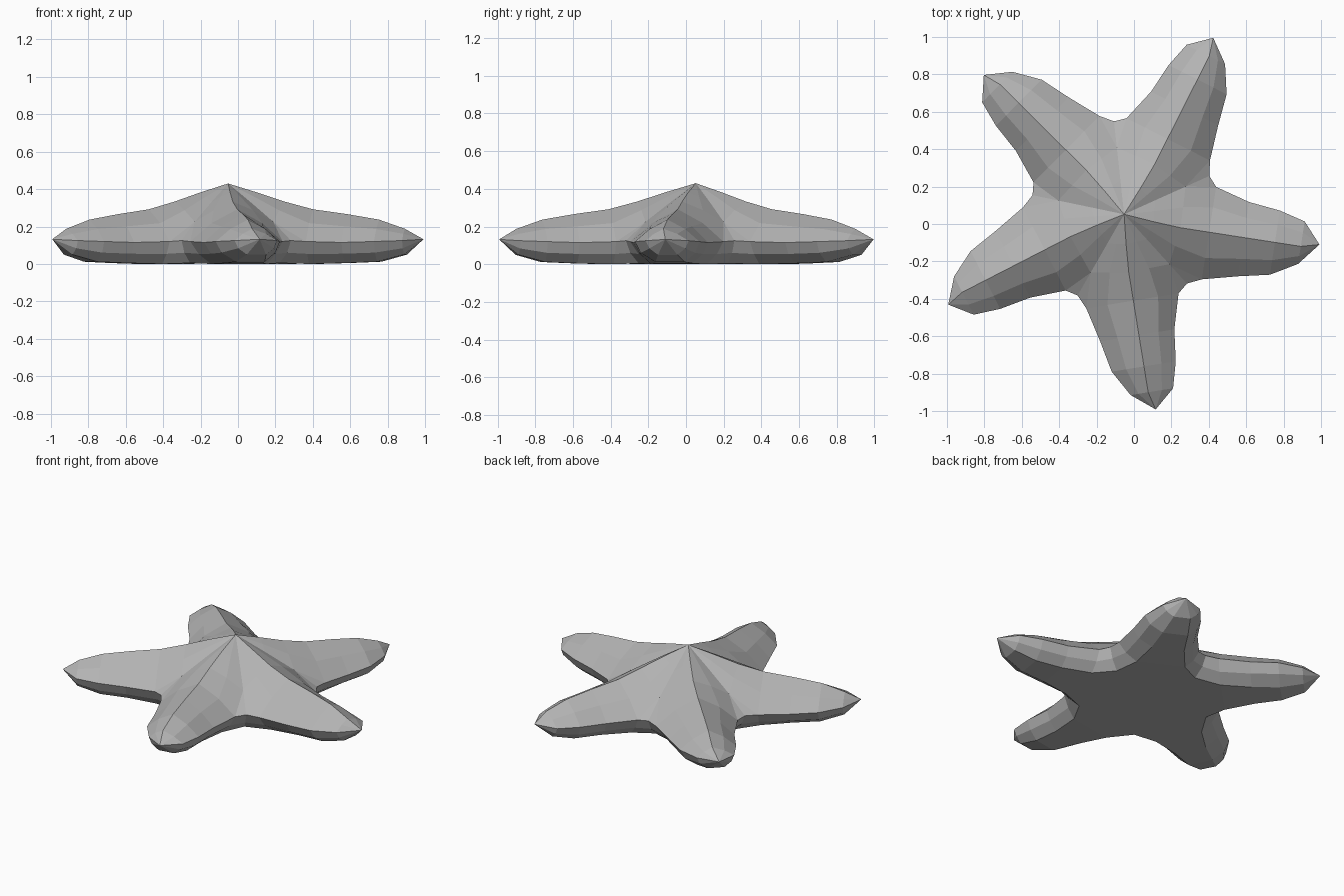
import bpy
import bmesh
from math import sin, cos, radians
from mathutils import Matrix, Vector

cube = bpy.data.objects.get("Cube")
if cube:
    bpy.data.objects.remove(cube, do_unlink=True)

ARMS = 5
STEP = radians(360 / ARMS)
FIRST_ARM = radians(63.2)
VALLEY = radians(33)          # valley direction, measured from the arm axis
CENTRE = Vector((-0.053, 0.052, 0))
RIDGE_SHIFT = -0.025          # the crest runs slightly off the arm axis
TIP = (1.057, 0, 0.132)
APEX = (0, 0, 0.43)

# Arm sections: distance, left width, right width, ridge z, rim z, belly z, belly share
SECTIONS = [
    (0.96, 0.11, 0.12, 0.188, 0.125, 0.05, 0.45),
    (0.82, 0.147, 0.20, 0.237, 0.12, 0.012, 0.45),
    (0.65, 0.167, 0.235, 0.266, 0.115, 0.005, 0.5),
    (0.464, 0.22, 0.28, 0.292, 0.12, 0.0, 0.6),
]


def section(s, left, right, ridge, rim, belly, share):
    """Loop of points from the left belly over the ridge to the right belly."""
    def side(w):
        mid = RIDGE_SHIFT + (w - RIDGE_SHIFT) * 0.55
        return [
            (s, w * share, belly),
            (s, w * 0.84, belly + (rim - belly) * 0.45),
            (s, w, rim),
            (s, mid, rim + (ridge - rim) * 0.57),
        ]
    return side(left) + [(s, RIDGE_SHIFT, ridge)] + side(-right)[::-1]


def valley(radius, z, turn=0.0):
    """Point on the valley line beside the arm."""
    a = VALLEY - turn
    return (radius * cos(a), radius * sin(a), z)


def midpoint(a, b, lift):
    p = (Vector(a) + Vector(b)) / 2
    return (p.x, p.y, p.z + lift)


def arm_faces():
    """Faces of one arm with its share of the central body."""
    faces = []
    loops = [section(*row) for row in SECTIONS]
    # Pointed tip
    first = loops[0]
    count = len(first)
    for i in range(count):
        faces.append([TIP, first[i], first[(i + 1) % count]])
    # Arm sides, top and belly
    for outer, inner in zip(loops, loops[1:]):
        for i in range(count):
            j = (i + 1) % count
            faces.append([outer[i], outer[j], inner[j], inner[i]])
    # Body on both sides of the ridge
    root = loops[-1]
    ridge_out = (0.31, RIDGE_SHIFT, 0.333)
    ridge_in = (0.16, RIDGE_SHIFT * 0.6, 0.382)
    bellies = []
    for side, turn in ((root[:5], 0.0), (root[:3:-1], STEP)):
        belly, low, rim, mid, ridge = side
        v_rim = valley(0.50, 0.125, turn)
        v_low = valley(0.47, 0.06, turn)
        v_belly = valley(0.41, 0.005, turn)
        v_out = valley(0.36, 0.225, turn)
        v_in = valley(0.18, 0.33, turn)
        mid_out = midpoint(ridge_out, v_out, 0.008)
        mid_in = midpoint(ridge_in, v_in, 0.004)
        faces += [
            [ridge, mid, mid_out, ridge_out],
            [mid, rim, v_out, mid_out],
            [rim, v_rim, v_out],
            [ridge_out, mid_out, mid_in, ridge_in],
            [mid_out, v_out, v_in, mid_in],
            [ridge_in, mid_in, APEX],
            [mid_in, v_in, APEX],
            [rim, low, v_low, v_rim],
            [low, belly, v_belly, v_low],
        ]
        bellies += [belly, v_belly]
    # Flat underside
    left, v_left, right, v_right = bellies
    faces.append([(0, 0, 0), v_right, right, left, v_left])
    return faces


# Starfish body: the same arm turned around the centre
bm = bmesh.new()
for k in range(ARMS):
    place = Matrix.Translation(CENTRE) @ Matrix.Rotation(FIRST_ARM + k * STEP, 4, 'Z')
    for face in arm_faces():
        bm.faces.new([bm.verts.new(place @ Vector(p)) for p in face])
bmesh.ops.remove_doubles(bm, verts=bm.verts[:], dist=0.0005)
bmesh.ops.recalc_face_normals(bm, faces=bm.faces[:])

mesh = bpy.data.meshes.new("starfish_body")
bm.to_mesh(mesh)
bm.free()
body = bpy.data.objects.new("starfish_body", mesh)
bpy.context.collection.objects.link(body)

# Plain grey skin
grey = bpy.data.materials.new("plain_grey")
grey.use_nodes = True
colour = (0.45, 0.45, 0.45, 1)
grey.diffuse_color = colour
grey.node_tree.nodes["Principled BSDF"].inputs["Base Color"].default_value = colour
mesh.materials.append(grey)
